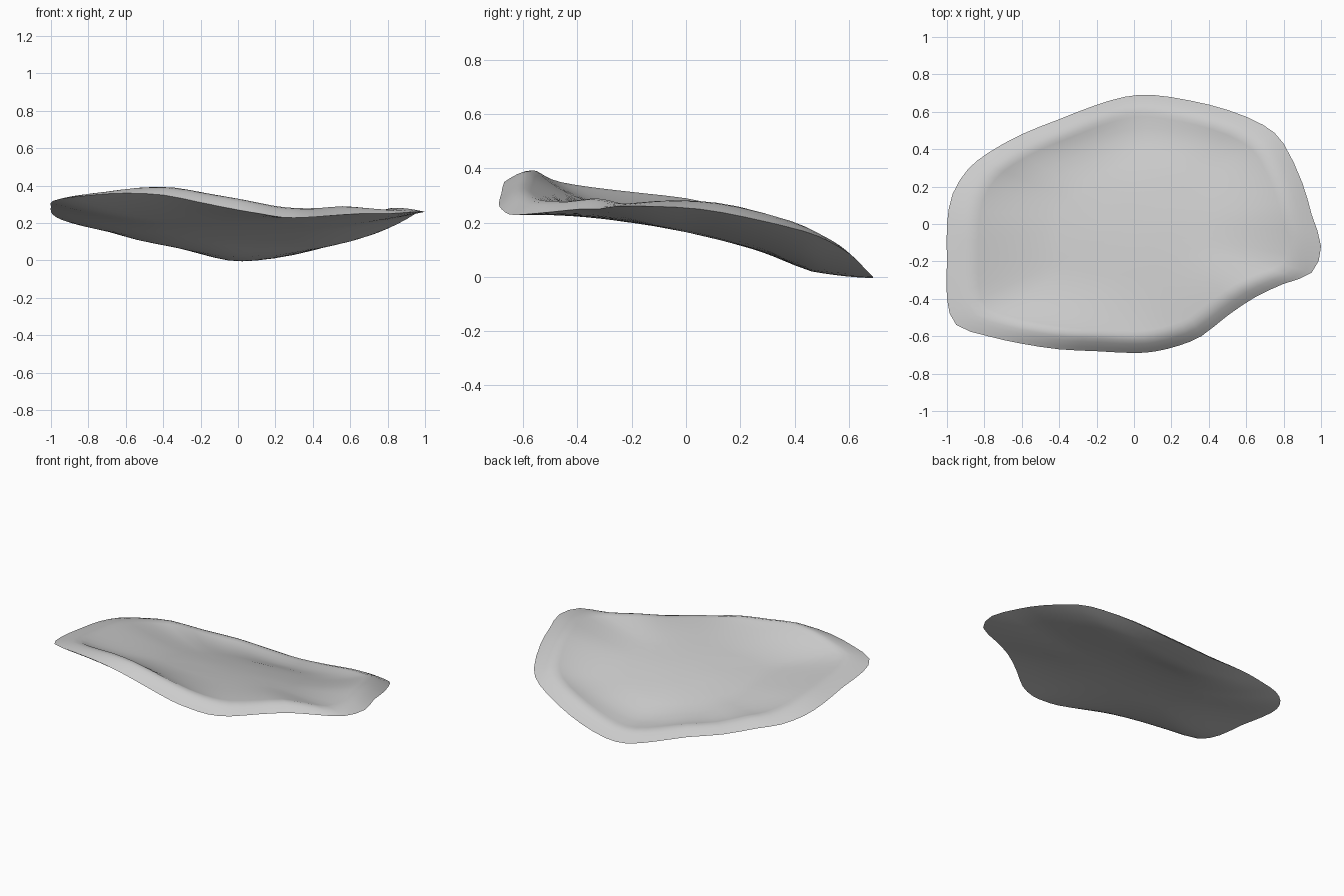
import bpy
import bmesh
import math

# Remove the default object
default = bpy.data.objects.get("Cube")
if default:
    bpy.data.objects.remove(default, do_unlink=True)

# Outer lip, counter-clockwise: x, y, height and rise of the ridge, in hundredths
LIP = [
    (100, -12, 26, 2), (95, 5, 25, 3), (90, 22, 22, 4), (80, 43, 17, 4),
    (69, 53, 13, 4), (50, 61, 8, 5), (30, 66, 3, 6), (10, 69, 0, 6),
    (-5, 68, 0, 6), (-22, 63, 4, 5), (-40, 56, 9, 4), (-60, 48, 13, 3),
    (-78, 38, 18, 3), (-89, 29, 20, 3), (-97, 16, 23, 3), (-100, 0, 26, 3),
    (-100, -20, 29, 2), (-100, -40, 31, 2), (-95, -54, 33, 2),
    (-78, -60, 35, 2), (-60, -64, 36, 3), (-40, -67, 35, 4),
    (-20, -68, 31, 5), (0, -69, 27, 6), (12, -68, 25, 6), (24, -65, 23, 6),
    (36, -60, 23, 5), (50, -49, 24, 4), (65, -39, 25, 4), (80, -32, 25, 3),
    (95, -26, 26, 1),
]
RIDGE = 0.86          # where the rolled rim is highest, as a share of the radius
DISH = 0.4            # where the flat floor of the dish begins
THICKNESS = 0.045
RINGS = [1, 0.97, 0.93, 0.9, RIDGE, 0.83, 0.79, 0.74, 0.67, 0.58, 0.48, DISH, 0.2]


def refine(points):
    """Add a smoothly curved point between each pair of lip points."""
    result = []
    count = len(points)
    for i, here in enumerate(points):
        before = points[i - 1]
        after = points[(i + 1) % count]
        beyond = points[(i + 2) % count]
        result.append(here)
        result.append([(9 * (b + c) - a - d) / 16
                       for a, b, c, d in zip(before, here, after, beyond)])
    return result


def belly(y):
    """Height of the lowest part of the dish, falling towards the back."""
    return max(0.165 - 0.21 * y - 0.17 * y * y, 0.09 - 0.125 * y)


def height(y, edge, rise, share, upper):
    """Height of the upper or lower sheet at a share of the radius."""
    rolled = math.sin(min((1 - share) / (1 - RIDGE), 1) * math.pi / 2)
    steepness = 1.4 + 2 * max(0, -y)
    wall = max(0, share - DISH)
    blend = min(wall / (RIDGE - DISH), 1) ** steepness
    floor = belly(y) + THICKNESS
    top = (edge + rise * rolled) * blend + floor * (1 - blend)
    if upper:
        return top
    blend = (wall / (1 - DISH)) ** steepness
    bottom = edge * blend + belly(y) * (1 - blend)
    return min(bottom, top - 0.02 * rolled)


def make_ring(bm, outline, share, upper):
    ring = []
    for point in outline:
        x, y, edge, rise = (value / 100 for value in point)
        x, y = x * share, y * share
        ring.append(bm.verts.new((x, y, height(y, edge, rise, share, upper))))
    return ring


def make_sheet(bm, outline, lip, upper):
    """Rings from the shared lip to a fan at the middle."""
    outer = lip
    count = len(lip)
    for share in RINGS[1:]:
        inner = make_ring(bm, outline, share, upper)
        for i in range(count):
            j = (i + 1) % count
            bm.faces.new((outer[i], outer[j], inner[j], inner[i]))
        outer = inner
    centre = bm.verts.new((0, 0, height(0, 0, 0, 0, upper)))
    for i, vert in enumerate(outer):
        bm.faces.new((vert, outer[(i + 1) % count], centre))


# Colour of the whole shell
grey = bpy.data.materials.new("pale_grey")
grey.use_nodes = True
colour = (0.6, 0.6, 0.6, 1)
grey.diffuse_color = colour
grey.node_tree.nodes["Principled BSDF"].inputs["Base Color"].default_value = colour

# Shallow dished shell with a rolled rim: two sheets meeting at a thin lip
bm = bmesh.new()
outline = refine(LIP)
lip = make_ring(bm, outline, RINGS[0], True)
make_sheet(bm, outline, lip, True)
make_sheet(bm, outline, lip, False)
bmesh.ops.recalc_face_normals(bm, faces=bm.faces)

mesh = bpy.data.meshes.new("dished_shell")
bm.to_mesh(mesh)
bm.free()
mesh.materials.append(grey)
shell = bpy.data.objects.new("dished_shell", mesh)
bpy.context.collection.objects.link(shell)

# Smooth shading with a crisp lip
bpy.context.view_layer.objects.active = shell
shell.select_set(True)
bpy.ops.object.shade_smooth_by_angle(angle=1.0)
